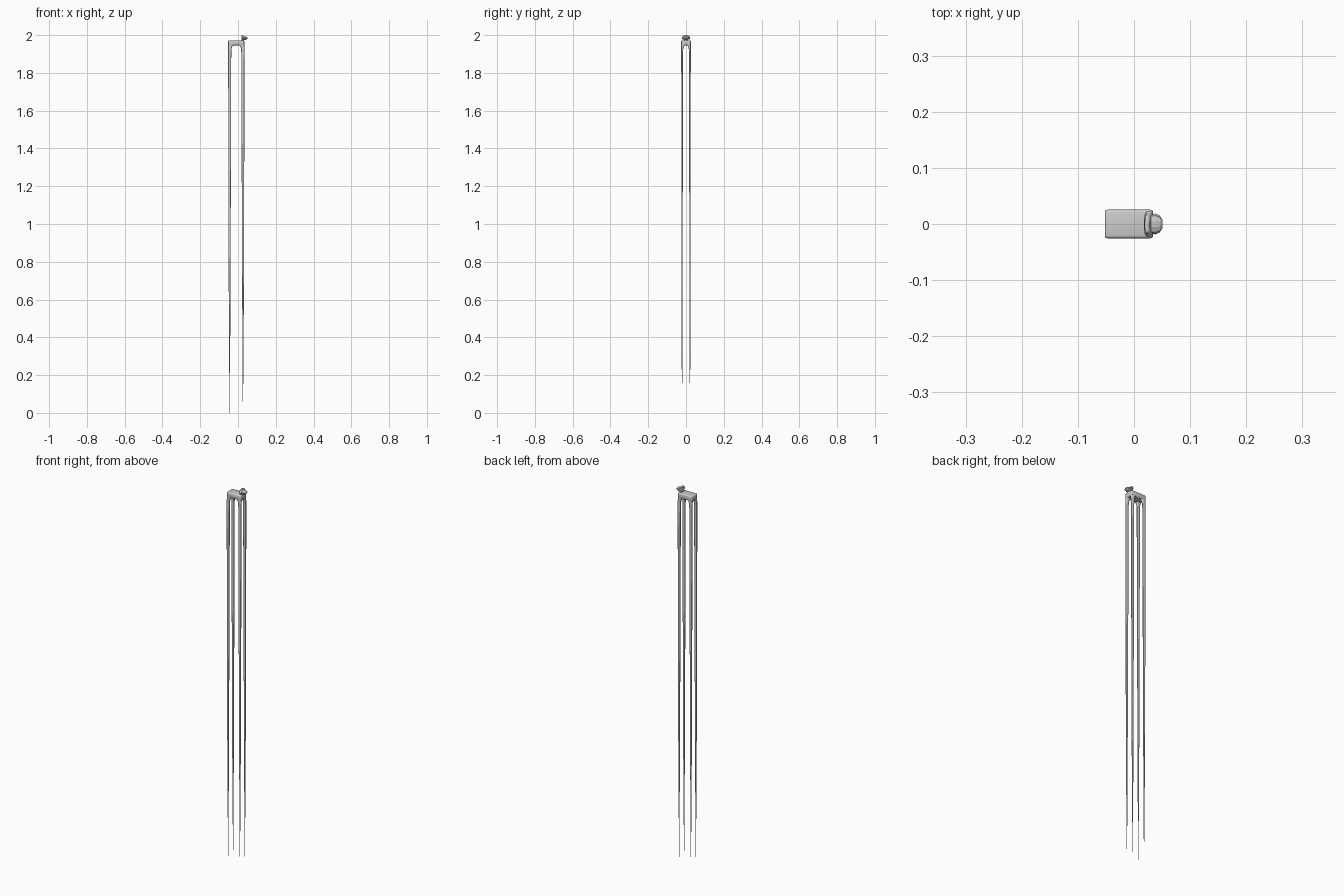
import bpy, bmesh, math
from mathutils import Vector

if "Cube" in bpy.data.objects:
    bpy.data.objects.remove(bpy.data.objects["Cube"])

CX, HX, HY = -0.009, 0.043, 0.0255   # body centre and half sizes


def finish(name, bm, angle=40):
    bmesh.ops.remove_doubles(bm, verts=bm.verts, dist=1e-6)
    bmesh.ops.recalc_face_normals(bm, faces=bm.faces)
    me = bpy.data.meshes.new(name)
    bm.to_mesh(me)
    bm.free()
    ob = bpy.data.objects.new(name, me)
    bpy.context.collection.objects.link(ob)
    bpy.ops.object.select_all(action='DESELECT')
    ob.select_set(True)
    bpy.context.view_layer.objects.active = ob
    bpy.ops.object.shade_smooth_by_angle(angle=math.radians(angle))
    return ob


def loft(name, rings):
    bm = bmesh.new()
    loops = [[bm.verts.new(p) for p in r] for r in rings]
    n = len(loops[0])
    for a, b in zip(loops, loops[1:]):
        for i in range(n):
            j = (i + 1) % n
            bm.faces.new((a[i], a[j], b[j], b[i]))
    bm.faces.new(loops[0])
    bm.faces.new(loops[-1])
    return finish(name, bm)


def box(name, center, size, bevel, segments=3):
    bm = bmesh.new()
    bmesh.ops.create_cube(bm, size=1)
    for v in bm.verts:
        v.co = Vector(center) + Vector([c * s for c, s in zip(v.co, size)])
    bmesh.ops.bevel(bm, geom=bm.edges[:], offset=bevel, segments=segments,
                    profile=0.5, affect='EDGES')
    return finish(name, bm)


def section(x0, x1, y0, y1, z):
    # rounded rectangle, twelve points
    cx, cy, rx, ry = (x0 + x1) / 2, (y0 + y1) / 2, (x1 - x0) / 2, (y1 - y0) / 2
    pts = []
    for i in range(12):
        a = math.tau * (i + 0.5) / 12
        c, s = math.cos(a), math.sin(a)
        pts.append((cx + rx * math.copysign(abs(c) ** 0.6, c),
                    cy + ry * math.copysign(abs(s) ** 0.6, s), z))
    return pts


# Body slab
box("body", (CX, 0, 1.9585), (2 * HX, 2 * HY, 0.026), 0.005)

# Stilt legs: height, outer x, inner x, outer y, inner y (offsets from body centre)
LEG = [(0.0, .0355, .0345, .0215, .0205), (0.4, .0390, .0320, .0233, .0188),
       (0.9, .0412, .0300, .0243, .0175), (1.4, .0424, .0280, .0250, .0168),
       (1.90, .0430, .0265, .0253, .0160), (1.925, .0430, .0255, .0255, .0150),
       (1.938, .0430, .0225, .0255, .0120), (1.945, .0430, .0175, .0255, .0070),
       (1.949, .0430, .0090, .0255, .0020), (1.955, .0420, .0060, .0250, .0010)]
for end, sx in (("rear", -1), ("front", 1)):
    for side, sy in (("right", -1), ("left", 1)):
        loft(f"{end}_{side}_leg",
             [section(*sorted((CX + sx * xo, CX + sx * xi)),
                      *sorted((sy * yo, sy * yi)), z)
              for z, xo, xi, yo, yi in LEG])

# Neck
box("neck", (0.026, 0, 1.974), (0.013, 0.022, 0.016), 0.003)

# Upright frill plate behind the head
loft("head_frill", [
    section(0.021, 0.032, -0.015, 0.015, 1.976),
    section(0.019, 0.034, -0.022, 0.022, 1.981),
    section(0.018, 0.034, -0.023, 0.023, 1.987),
    section(0.019, 0.031, -0.019, 0.019, 1.991),
    section(0.019, 0.029, -0.016, 0.016, 1.998),
    section(0.021, 0.027, -0.012, 0.012, 2.000)])

# Faceted muzzle pointing forward
rings = []
for x, ry, rz in ((0.030, .0175, .0110), (0.038, .0185, .0095),
                  (0.046, .0150, .0070), (0.051, .0070, .0030)):
    rings.append([(x, ry * math.cos(math.tau * i / 10),
                   1.984 + rz * math.sin(math.tau * i / 10)) for i in range(10)])
muzzle = loft("muzzle", rings)
for p in muzzle.data.polygons:
    p.use_smooth = False
